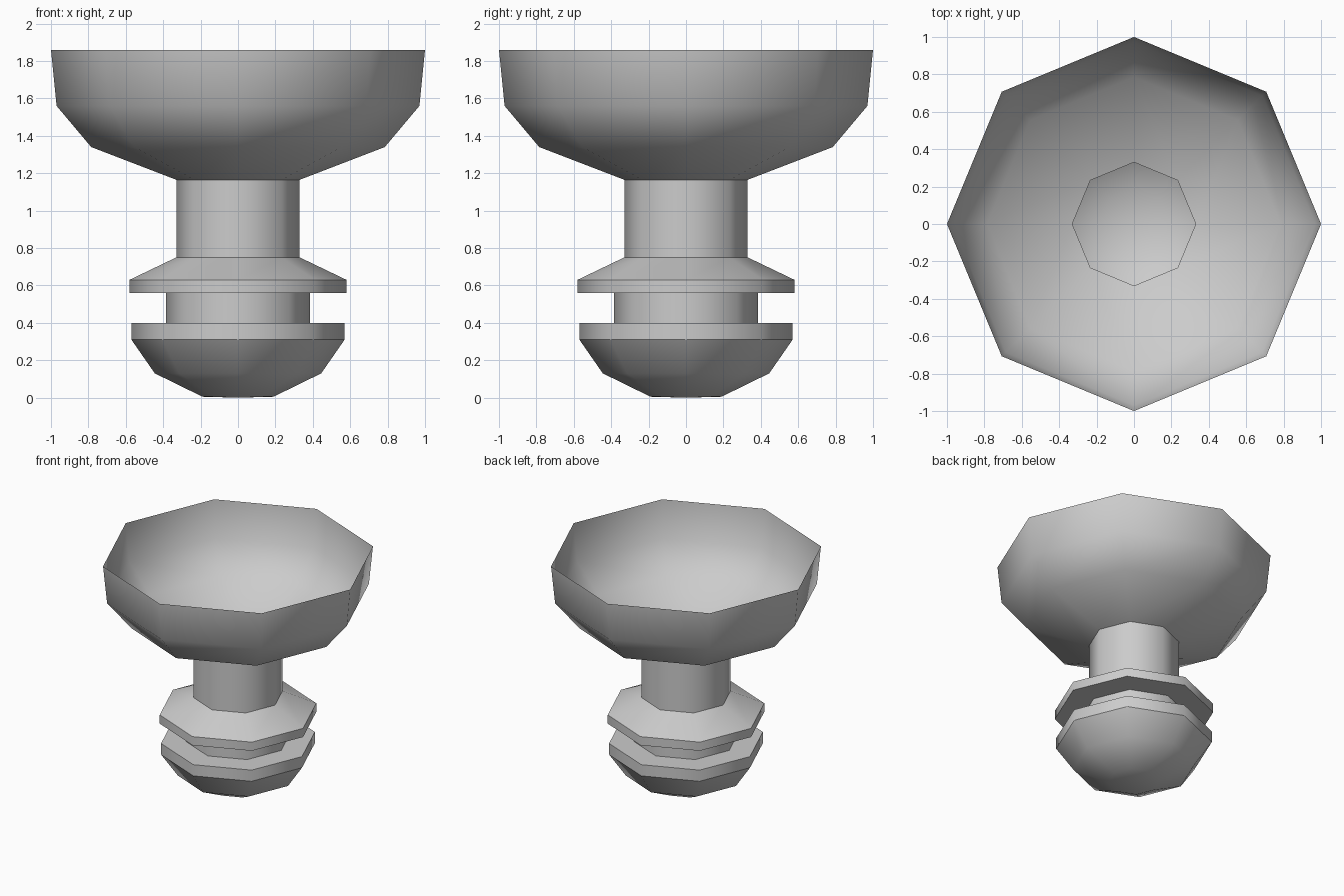
import bpy, bmesh, math

if "Cube" in bpy.data.objects:
    bpy.data.objects.remove(bpy.data.objects["Cube"])

SIDES = 8
# Profile from the foot up to the bowl rim: radius, height, crisp ring?
PROFILE = [
    (0.19, 0.005, False), (0.445, 0.13, False), (0.57, 0.31, True),   # rounded foot
    (0.57, 0.40, True), (0.385, 0.40, True),                         # foot rim
    (0.385, 0.56, True), (0.58, 0.56, True),                         # groove
    (0.58, 0.63, True), (0.33, 0.75, True),                          # collar
    (0.33, 1.165, True),                                             # stem
    (0.785, 1.34, False), (0.97, 1.56, False), (1.0, 1.86, False),   # open bowl
]


def lathe(name, profile):
    """Open-topped, thin-walled turned shape with a closed pole at the bottom."""
    bm = bmesh.new()
    pole = bm.verts.new((0, 0, 0))
    rings = []
    for r, z, _ in profile:
        rings.append([bm.verts.new((r * math.cos(math.tau * i / SIDES),
                                    r * math.sin(math.tau * i / SIDES), z))
                      for i in range(SIDES)])
    for i in range(SIDES):
        j = (i + 1) % SIDES
        bm.faces.new((pole, rings[0][j], rings[0][i]))
        for low, high in zip(rings, rings[1:]):
            bm.faces.new((low[i], low[j], high[j], high[i]))
    for f in bm.faces:
        f.smooth = True
    # crisp edges around the mouldings
    for ring, (_, _, crisp) in zip(rings, profile):
        for i in range(SIDES):
            if crisp:
                bm.edges.get((ring[i], ring[(i + 1) % SIDES])).smooth = False
    mesh = bpy.data.meshes.new(name)
    bm.to_mesh(mesh)
    bm.free()
    obj = bpy.data.objects.new(name, mesh)
    bpy.context.collection.objects.link(obj)
    return obj


lathe("turned_goblet", PROFILE)
